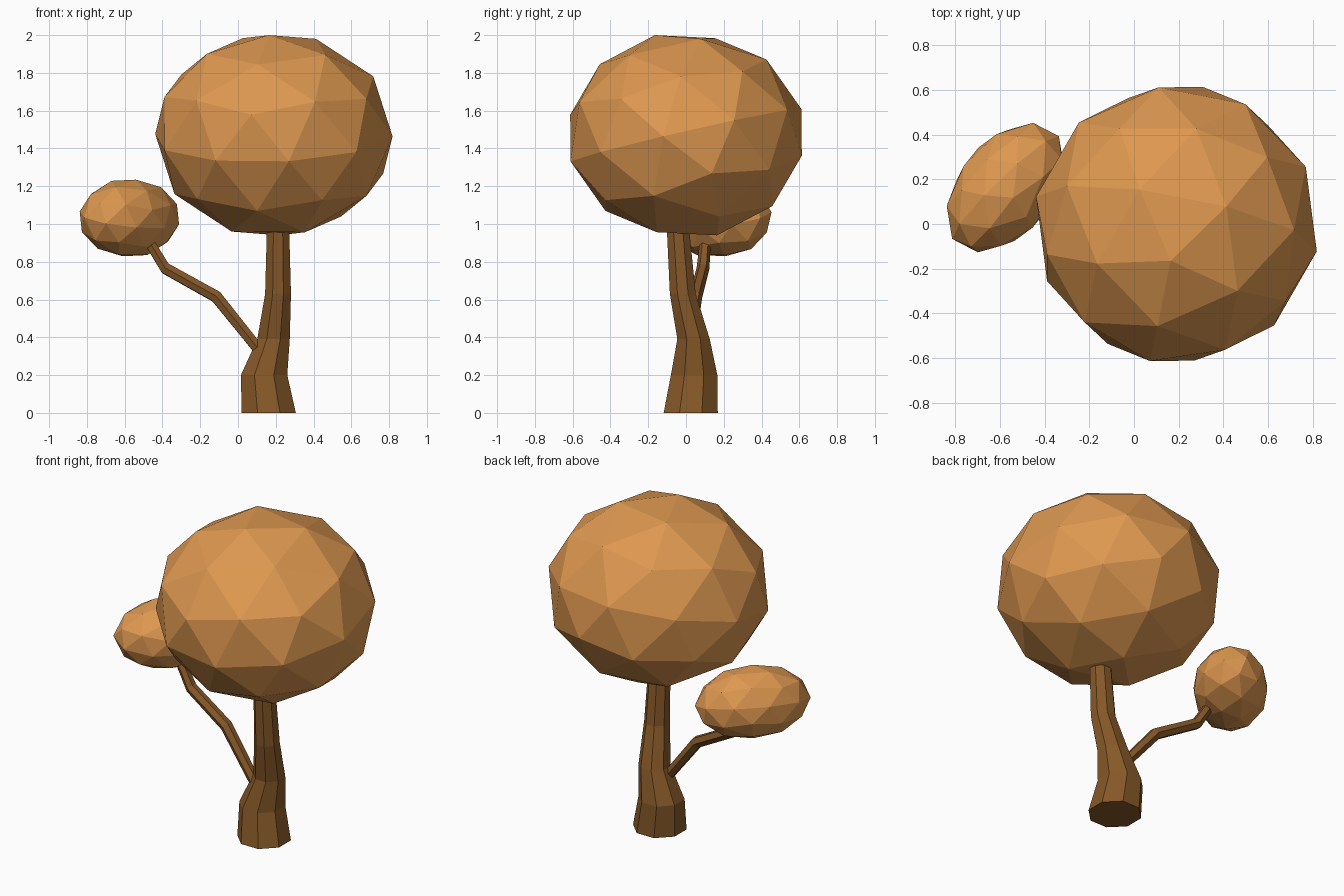
import bpy, bmesh, math
from mathutils import Matrix, Vector

if "Cube" in bpy.data.objects:
    bpy.data.objects.remove(bpy.data.objects["Cube"])


def material(name, rgb):
    m = bpy.data.materials.new(name)
    m.diffuse_color = (*rgb, 1)
    m.use_nodes = True
    m.node_tree.nodes["Principled BSDF"].inputs["Base Color"].default_value = m.diffuse_color
    return m


foliage = material("amber foliage", (0.73, 0.314, 0.08))
bark = material("brown bark", (0.24, 0.098, 0.021))


def finish(name, bm, mat):
    bmesh.ops.recalc_face_normals(bm, faces=bm.faces)
    me = bpy.data.meshes.new(name)
    bm.to_mesh(me)
    bm.free()
    me.materials.append(mat)
    ob = bpy.data.objects.new(name, me)
    bpy.context.collection.objects.link(ob)
    return ob


# Tilt of the faceted balls: pole direction and direction of one ring corner
pole = Vector((-0.04, -0.258, 0.964)).normalized()
side = Vector((0.729, 0.653, 0.206))
side = (side - side.dot(pole) * pole).normalized()
tilt = Matrix((side, pole.cross(side), pole)).transposed().to_4x4()


def canopy(name, centre, radii, turn=0):
    bm = bmesh.new()
    bmesh.ops.create_icosphere(bm, subdivisions=2, radius=1)
    m = (Matrix.Translation(centre) @ Matrix.Rotation(math.radians(turn), 4, 'Z')
         @ Matrix.Diagonal((*radii, 1)) @ tilt)
    bmesh.ops.transform(bm, matrix=m, verts=bm.verts)
    return finish(name, bm, foliage)


def limb(name, sections, sides, flat=False):
    """Loft polygon rings along (x, y, z, radius) sections."""
    bm = bmesh.new()
    pts = [Vector(s[:3]) for s in sections]
    rings = []
    for i, (p, s) in enumerate(zip(pts, sections)):
        along = pts[min(i + 1, len(pts) - 1)] - pts[max(i - 1, 0)]
        if flat:
            along = Vector((0, 0, 1))
        rot = Vector((0, 0, 1)).rotation_difference(along)
        ring = []
        for k in range(sides):
            a = 2 * math.pi * (k + 0.5) / sides
            ring.append(bm.verts.new(p + rot @ Vector((s[3] * math.cos(a), s[3] * math.sin(a), 0))))
        rings.append(ring)
    for a, b in zip(rings, rings[1:]):
        for k in range(sides):
            n = (k + 1) % sides
            bm.faces.new((a[k], a[n], b[n], b[k]))
    bm.faces.new(rings[0])
    bm.faces.new(rings[-1])
    return finish(name, bm, bark)


# Foliage
canopy("main_canopy", (0.19, 0, 1.47), (0.64, 0.637, 0.549))
canopy("small_canopy", (-0.575, 0.163, 1.032), (0.335, 0.215, 0.21), 51)

# Trunk and side branch
limb("trunk", [(0.163, 0.025, 0, 0.155), (0.138, 0.043, 0.2, 0.133),
               (0.188, 0.04, 0.39, 0.093), (0.212, -0.017, 0.63, 0.074),
               (0.212, -0.042, 0.97, 0.064), (0.212, -0.045, 1.05, 0.06)], 8, flat=True)
limb("side_branch", [(0.13, 0.01, 0.31, 0.032), (-0.115, 0.05, 0.615, 0.036),
                     (-0.385, 0.09, 0.765, 0.034), (-0.455, 0.1, 0.88, 0.03),
                     (-0.5, 0.12, 0.95, 0.026)], 6)
